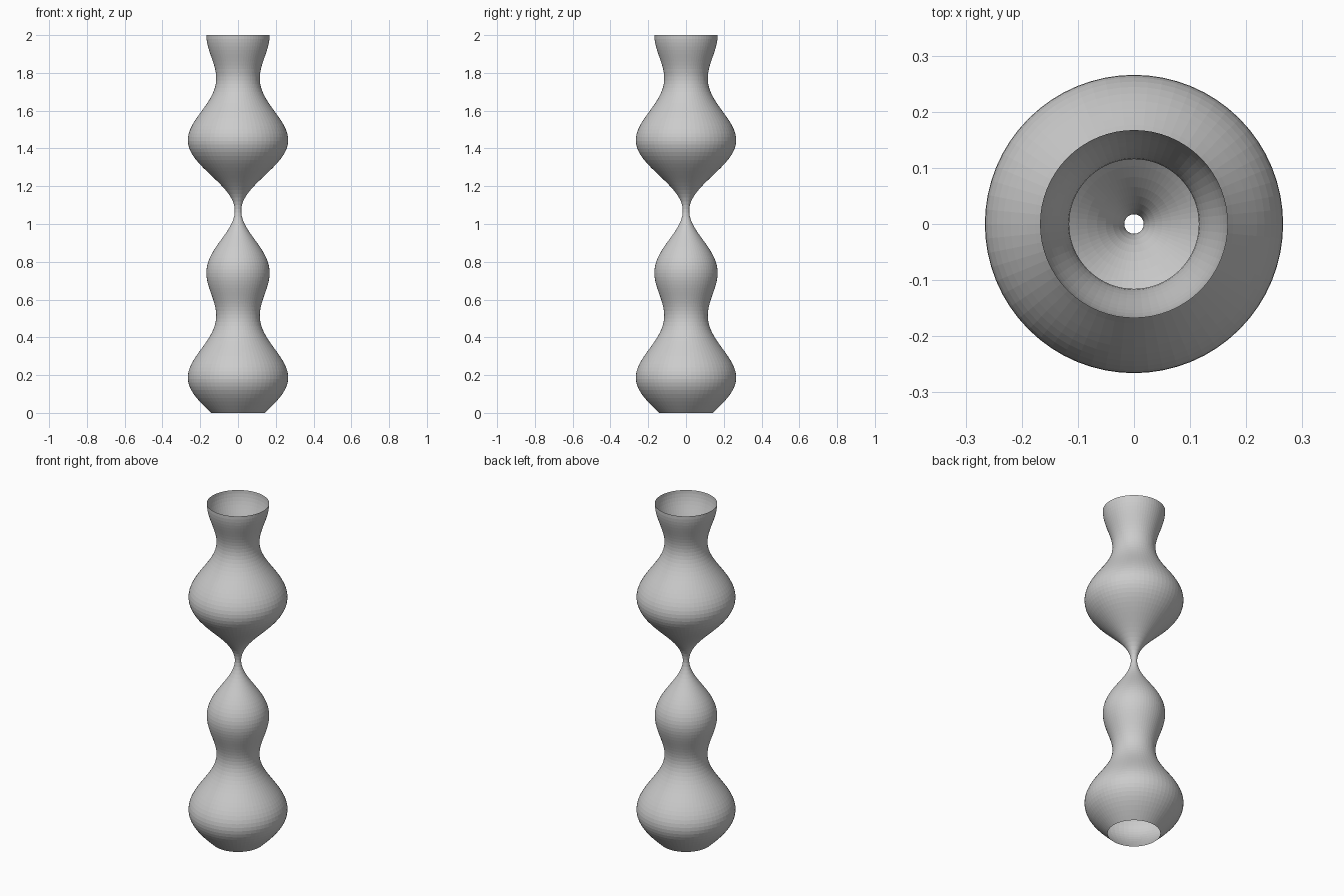
import bpy, bmesh, math

if "Cube" in bpy.data.objects:
    bpy.data.objects.remove(bpy.data.objects["Cube"])

SIDES, RINGS, HEIGHT = 64, 100, 2.0


def radius(z):
    # two added waves give the bulges, necks and narrow waist
    return 0.1414 + 0.0707 * (math.sin(5 * z) + math.sin(10 * z))


# plain grey material
grey = bpy.data.materials.new("grey")
grey.diffuse_color = (0.6, 0.6, 0.6, 1)
grey.use_nodes = True
grey.node_tree.nodes["Principled BSDF"].inputs["Base Color"].default_value = grey.diffuse_color

# open, thin-walled turned body
bm = bmesh.new()
rings = []
for i in range(RINGS + 1):
    z = HEIGHT * i / RINGS
    r = radius(z)
    rings.append([bm.verts.new((r * math.cos(2 * math.pi * j / SIDES),
                                r * math.sin(2 * math.pi * j / SIDES), z))
                  for j in range(SIDES)])
for low, high in zip(rings, rings[1:]):
    for j in range(SIDES):
        k = (j + 1) % SIDES
        bm.faces.new((low[j], low[k], high[k], high[j]))

mesh = bpy.data.meshes.new("vase_body")
bm.to_mesh(mesh)
bm.free()
mesh.materials.append(grey)
body = bpy.data.objects.new("vase_body", mesh)
bpy.context.collection.objects.link(body)
